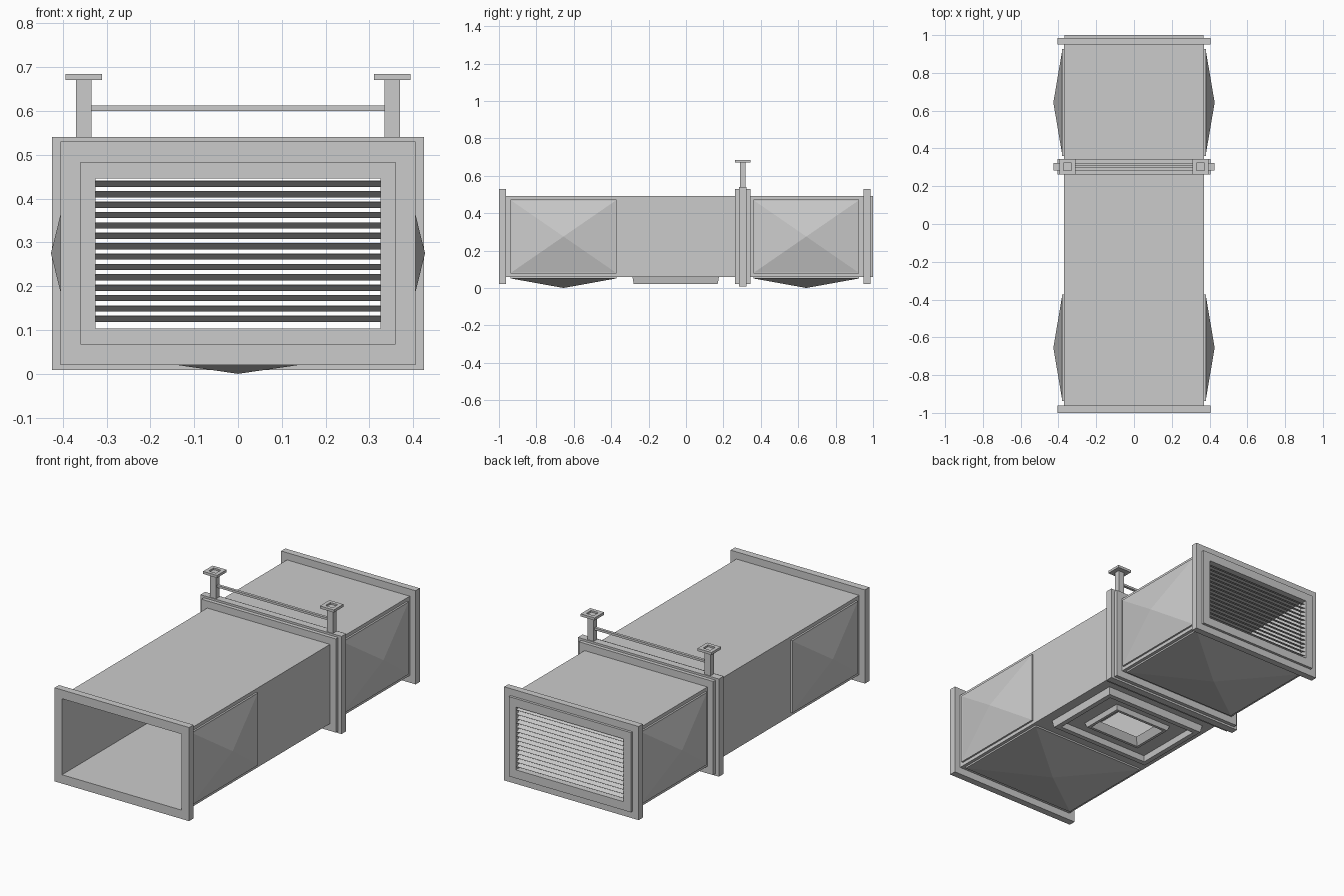
import bpy, bmesh
from mathutils import Vector

if "Cube" in bpy.data.objects:
    bpy.data.objects.remove(bpy.data.objects["Cube"])

ZC = 0.275  # centre height of the duct

AXES = {
    'X': lambda u, v, w: (w, u, v),
    'Y': lambda u, v, w: (u, w, v),
    'Z': lambda u, v, w: (u, v, w),
}


def loft(name, loops, axis, centre=(0, 0, 0), ring=False):
    """Join rectangles (half_u, half_v, position) along an axis; ring closes the loop."""
    bm = bmesh.new()
    rows = []
    for hu, hv, w in loops:
        rows.append([bm.verts.new(Vector(AXES[axis](su * hu, sv * hv, w)) + Vector(centre))
                     for su, sv in ((-1, -1), (1, -1), (1, 1), (-1, 1))])
    n = len(rows)
    for i in range(n if ring else n - 1):
        a, b = rows[i], rows[(i + 1) % n]
        for k in range(4):
            m = (k + 1) % 4
            bm.faces.new((a[k], a[m], b[m], b[k]))
    if not ring:
        bm.faces.new(rows[0])
        bm.faces.new(rows[-1])
    bmesh.ops.remove_doubles(bm, verts=bm.verts, dist=1e-5)
    bmesh.ops.recalc_face_normals(bm, faces=bm.faces)
    me = bpy.data.meshes.new(name)
    bm.to_mesh(me)
    bm.free()
    ob = bpy.data.objects.new(name, me)
    bpy.context.collection.objects.link(ob)
    return ob


def frame(name, outer, inner, w0, w1, axis='Y', centre=(0, 0, ZC)):
    """Flat rectangular frame with a straight opening."""
    return loft(name, [(*outer, w0), (*outer, w1), (*inner, w1), (*inner, w0)],
                axis, centre, ring=True)


def box(name, lo, hi):
    c = [(a + b) / 2 for a, b in zip(lo, hi)]
    hx, hy, hz = [(b - a) / 2 for a, b in zip(lo, hi)]
    return loft(name, [(hx, hy, -hz), (hx, hy, hz)], 'Z', c)


# Hollow duct with a floor opening above the diffuser
INNER = (0.36, 0.207)
duct = frame('duct', (0.37, 0.216), INNER, -0.99, 0.975)
cutter = box('floor_cutter', (-0.15, -0.155, 0.0), (0.15, 0.045, 0.15))
cutter.hide_render = True
cutter.hide_viewport = True
cut = duct.modifiers.new('floor_opening', 'BOOLEAN')
cut.object = cutter
cut.operation = 'DIFFERENCE'
cut.solver = 'EXACT'

# End flanges and the stacked joint flanges
FL = (0.405, 0.255)
frame('front_flange', FL, INNER, -1.0, -0.962)
frame('rear_flange', FL, INNER, 0.95, 0.986)
frame('joint_flange_front', FL, (0.365, 0.212), 0.263, 0.284)
frame('joint_clamp', (0.425, 0.266), (0.365, 0.212), 0.284, 0.324)
frame('joint_flange_rear', FL, (0.365, 0.212), 0.324, 0.344)

# Rear grille: frame and sloping slats
frame('grille_frame', (0.368, 0.217), (0.325, 0.171), 0.955, 1.0)
for i in range(14):
    z = 0.1255 + i * 0.0237
    slat = loft(f'grille_slat_{i + 1}', [(0.33, 0.0006, -0.017), (0.33, 0.0006, 0.017)],
                'Y', (0, 0, 0))
    slat.location = (0, 0.978, z)
    slat.rotation_euler = (-0.40, 0, 0)

# Pyramid panels on both sides and underneath, front and rear
for label, yc in (('front', -0.655), ('rear', 0.643)):
    for side, s in (('left', -1), ('right', 1)):
        loft(f'{label}_{side}_panel',
             [(0.283, 0.197, s * 0.365), (0.283, 0.197, s * 0.38),
              (0.277, 0.191, s * 0.38), (0, 0, s * 0.427)], 'X', (0, yc, ZC))
    loft(f'{label}_bottom_panel',
         [(0.352, 0.283, 0.065), (0.352, 0.283, 0.05),
          (0.346, 0.277, 0.05), (0, 0, 0.0)], 'Z', (0, yc, 0))

# Underside diffuser: tapered outer rim, recessed plate, inner rim
DC = (0, -0.055, 0)
loft('diffuser_rim', [(0.315, 0.232, 0.062), (0.307, 0.224, 0.02),
                      (0.28, 0.197, 0.02), (0.27, 0.187, 0.062)], 'Z', DC, ring=True)
frame('diffuser_plate', (0.285, 0.2), (0.15, 0.1), 0.05, 0.062, 'Z', DC)
loft('diffuser_inner_rim', [(0.18, 0.13, 0.052), (0.17, 0.12, 0.025),
                            (0.155, 0.105, 0.025), (0.13, 0.08, 0.062)], 'Z', DC, ring=True)

# Hangers: posts with socketed top plates, and the cross bar
for side, s in (('left', -1), ('right', 1)):
    x = s * 0.352
    box(f'{side}_hanger_post', (x - 0.018, 0.288, 0.53), (x + 0.018, 0.318, 0.675))
    frame(f'{side}_hanger_plate', (0.042, 0.041), (0.022, 0.021), 0.671, 0.685, 'Z', (x, 0.303, 0))
    box(f'{side}_hanger_plate_base', (x - 0.025, 0.279, 0.671), (x + 0.025, 0.327, 0.676))
box('hanger_cross_bar', (-0.335, 0.296, 0.60), (0.335, 0.311, 0.612))
